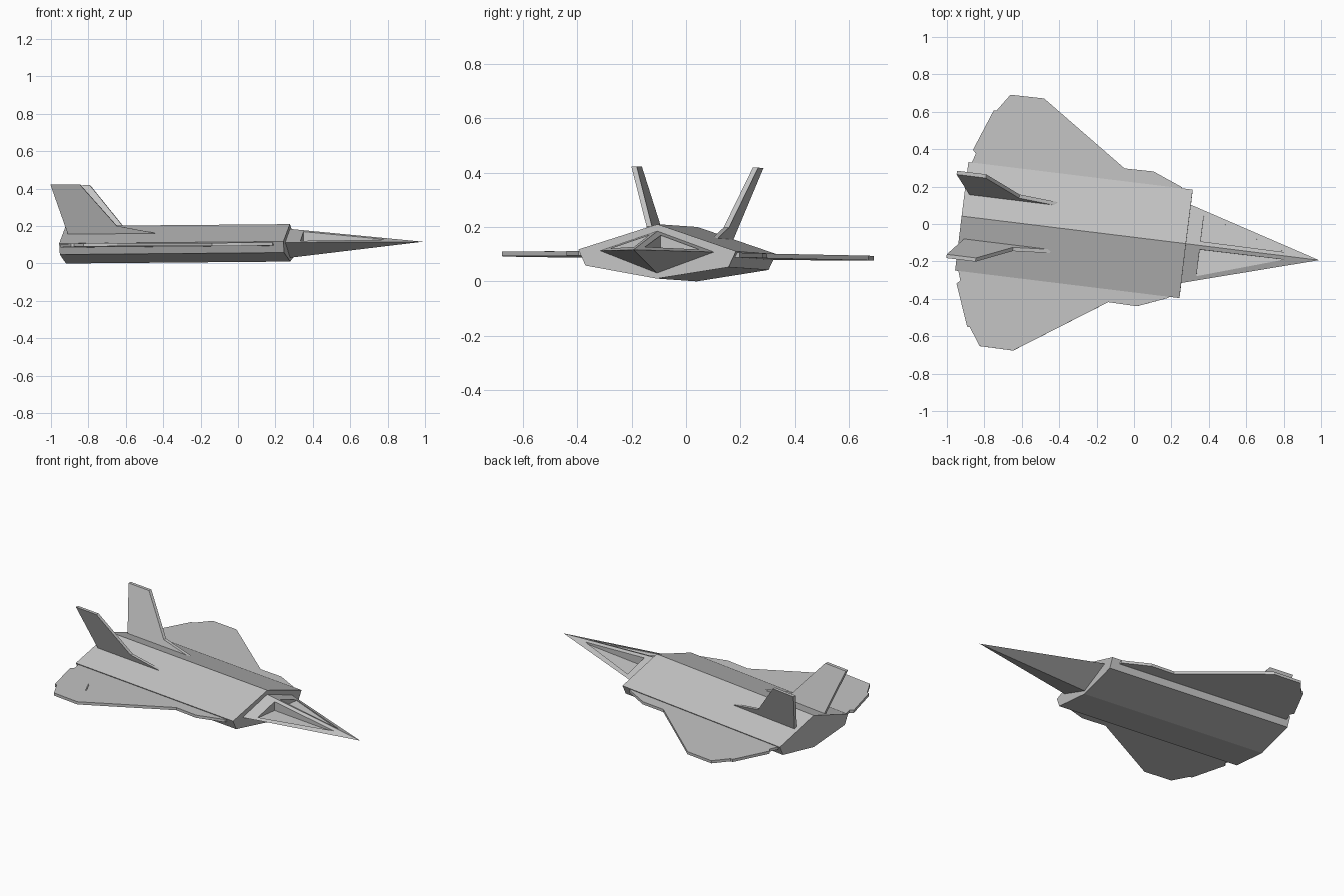
import bpy, bmesh, math
from mathutils import Matrix, Vector

if "Cube" in bpy.data.objects:
    bpy.data.objects.remove(bpy.data.objects["Cube"], do_unlink=True)

# The aircraft is laid out along +x, then posed with a slight yaw, pitch and roll
POSE = (Matrix.Translation((0, 0, 0.0078)) @ Matrix.Rotation(math.radians(-7), 4, 'Z')
        @ Matrix.Translation((0, -0.0725, 0)) @ Matrix.Rotation(-0.0085, 4, 'Y')
        @ Matrix.Rotation(-0.011, 4, 'X'))


def material(name, value):
    mat = bpy.data.materials.new(name)
    mat.use_nodes = True
    colour = (value, value, value, 1)
    mat.diffuse_color = colour
    mat.node_tree.nodes["Principled BSDF"].inputs["Base Color"].default_value = colour
    return mat


hull_grey = material("hull grey", 0.55)
light_grey = material("canopy light grey", 0.62)


def loft(bm, ring_a, ring_b):
    """Closed solid between two matching rings of points."""
    a = [bm.verts.new(p) for p in ring_a]
    b = [bm.verts.new(p) for p in ring_b]
    bm.faces.new(a)
    bm.faces.new(b[::-1])
    for i in range(len(a)):
        j = (i + 1) % len(a)
        bm.faces.new((a[i], b[i], b[j], a[j]))


def finish(name, bm, *mats):
    bmesh.ops.recalc_face_normals(bm, faces=bm.faces)
    bm.transform(POSE)
    mesh = bpy.data.meshes.new(name)
    bm.to_mesh(mesh)
    bm.free()
    for mat in mats:
        mesh.materials.append(mat)
    obj = bpy.data.objects.new(name, mesh)
    bpy.context.collection.objects.link(obj)
    return obj


# Fuselage: six-sided prism
half = [(0, 0.2), (0.292, 0.104), (0.265, 0.045), (0, 0)]
section = half + [(-y, z) for y, z in half[2:0:-1]]
bm = bmesh.new()
loft(bm, [(-0.918, y, z) for y, z in section], [(0.29, y, z) for y, z in section])
finish("fuselage", bm, hull_grey)

# Nose: four-sided spike
bm = bmesh.new()
base = [bm.verts.new((0.285, y, z)) for y, z in ((0, 0.175), (0.212, 0.1), (0, 0.02), (-0.212, 0.1))]
tip = bm.verts.new((1.006, 0, 0.1))
bm.faces.new(base)
for i in range(4):
    bm.faces.new((base[i], base[(i + 1) % 4], tip))
nose = finish("nose", bm, hull_grey, light_grey)

# Canopy pockets: flat-floored cuts on both sides of the nose spine
bm = bmesh.new()
for side in (1, -1):
    pocket = [(0.366, 0.022), (0.366, 0.165), (0.82, 0.02)]
    loft(bm, [(x, side * y, 0.104) for x, y in pocket], [(x, side * y, 0.3) for x, y in pocket])
cutter = finish("pocket_cutter", bm, hull_grey)
cutter.hide_render = True
cut = nose.modifiers.new("pockets", 'BOOLEAN')
cut.operation = 'DIFFERENCE'
cut.solver = 'EXACT'
cut.object = cutter
bpy.context.view_layer.objects.active = nose
bpy.ops.object.modifier_apply(modifier=cut.name)
bpy.data.objects.remove(cutter, do_unlink=True)
for face in nose.data.polygons:
    face.material_index = 1 if face.normal.z > 0.99 else 0

wing_outline = [(0.24, 0.26), (0.232, 0.298), (0.07, 0.363), (-0.085, 0.36), (-0.558, 0.679),
                (-0.739, 0.677), (-0.803, 0.583), (-0.818, 0.582), (-0.902, 0.36),
                (-0.884, 0.342), (-0.899, 0.295), (-0.899, 0.26)]
fin_outline = [(-0.40, 0.145), (-0.425, 0.158), (-0.625, 0.197), (-0.813, 0.42),
               (-0.97, 0.42), (-0.888, 0.15), (-0.885, 0.14)]


def fin_point(x, z, side, offset):
    """Point on a fin that leans outward with height."""
    return (x, side * (0.127 + 0.37 * (z - 0.155) + offset), z)


for side, label in ((1, "left"), (-1, "right")):
    # Wing plate
    bm = bmesh.new()
    loft(bm, [(x, side * y, 0.082) for x, y in wing_outline],
         [(x, side * y, 0.099) for x, y in wing_outline])
    finish(label + "_wing", bm, hull_grey)
    # Canted tail fin
    bm = bmesh.new()
    loft(bm, [fin_point(x, z, side, -0.01) for x, z in fin_outline],
         [fin_point(x, z, side, 0.01) for x, z in fin_outline])
    finish(label + "_tail_fin", bm, hull_grey)

# Small raised strip on the right wing
strip = [(-0.674, -0.458), (-0.668, -0.456), (-0.624, -0.527), (-0.63, -0.53)]
bm = bmesh.new()
loft(bm, [(x, y, 0.097) for x, y in strip], [(x, y, 0.103) for x, y in strip])
finish("wing_strip", bm, hull_grey)
